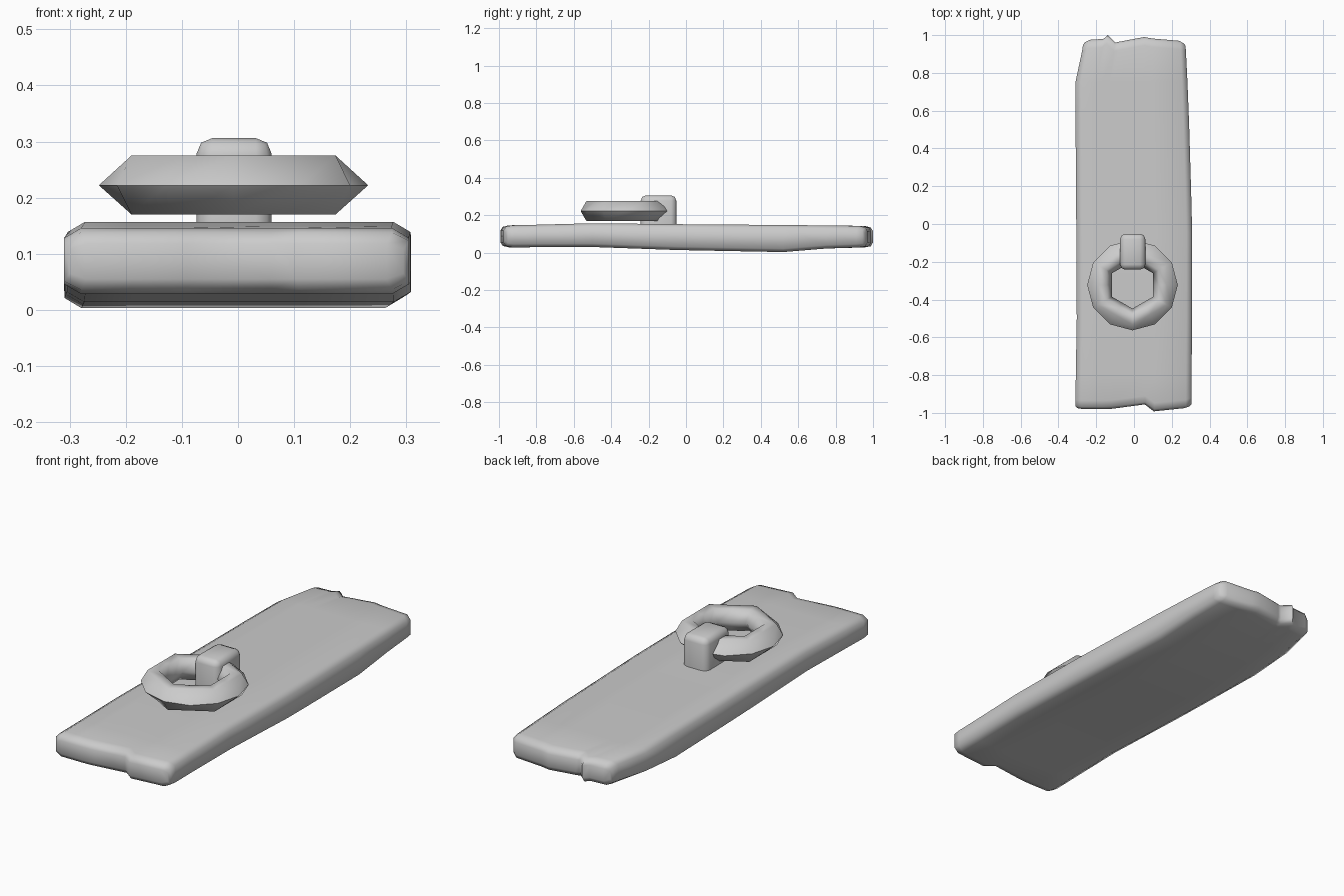
import bpy, bmesh, math

if "Cube" in bpy.data.objects:
    bpy.data.objects.remove(bpy.data.objects["Cube"])


def finish(name, bm, angle):
    bmesh.ops.recalc_face_normals(bm, faces=bm.faces)
    mesh = bpy.data.meshes.new(name)
    bm.to_mesh(mesh)
    bm.free()
    ob = bpy.data.objects.new(name, mesh)
    bpy.context.collection.objects.link(ob)
    bpy.ops.object.select_all(action='DESELECT')
    ob.select_set(True)
    bpy.context.view_layer.objects.active = ob
    bpy.ops.object.shade_smooth_by_angle(angle=math.radians(angle))
    return ob


def bridge(bm, a, b):
    n = len(a)
    for i in range(n):
        j = (i + 1) % n
        bm.faces.new((a[i], a[j], b[j], b[i]))


# Worn plank: cross-sections lofted along y, with ragged ends
cols = [-1, -0.9, -0.62, -0.53, -0.38, -0.3, 0.2, 0.36, 0.9, 1]
front = [-0.975, -0.98, -0.98, -0.98, -0.978, -0.975, -0.955, -0.992, -0.975, -0.965]
back = [0.96, 0.975, 0.98, 1.0, 0.96, 0.965, 0.99, 0.982, 0.97, 0.955]

# (end profile, y or inset, x left, x right, z bottom, z top, edge drop)
stations = [
    (front, 0.0, -0.30, 0.295, 0.055, 0.118, 0.01),
    (front, 0.012, -0.31, 0.305, 0.036, 0.138, 0.015),
    (front, 0.045, -0.31, 0.305, 0.028, 0.146, 0.018),
    (None, -0.80, -0.308, 0.305, 0.029, 0.149, 0.018),
    (None, -0.50, -0.303, 0.307, 0.030, 0.157, 0.018),
    (None, -0.05, -0.305, 0.308, 0.014, 0.152, 0.018),
    (None, 0.15, -0.307, 0.303, 0.010, 0.150, 0.018),
    (None, 0.52, -0.309, 0.292, 0.003, 0.148, 0.018),
    (None, 0.75, -0.310, 0.283, 0.022, 0.145, 0.018),
    (back, -0.045, -0.275, 0.275, 0.028, 0.143, 0.018),
    (back, -0.012, -0.270, 0.273, 0.034, 0.134, 0.015),
    (back, 0.0, -0.262, 0.265, 0.055, 0.115, 0.01),
]
bm = bmesh.new()
rings = []
for ends, y, xl, xr, zb, zt, drop in stations:
    top, bottom = [], []
    for i, u in enumerate(cols):
        x = xl + (xr - xl) * (u + 1) / 2
        yy = y + (ends[i] if ends else 0)
        d = drop if abs(u) == 1 else 0
        top.append(bm.verts.new((x, yy, zt - d)))
        bottom.append(bm.verts.new((x, yy, zb + d)))
    rings.append((top, bottom))
for (t0, b0), (t1, b1) in zip(rings, rings[1:]):
    bridge(bm, t0 + b0[::-1], t1 + b1[::-1])
for t, b in (rings[0], rings[-1]):
    for i in range(len(cols) - 1):
        bm.faces.new((t[i], t[i + 1], b[i + 1], b[i]))
finish("plank", bm, 70)

# Ring: twelve-sided outside, hexagonal inside, six-sided tube
bm = bmesh.new()
profile = [(0.24, 0.222), (0.21, 0.275), (0.16, 0.275),
           (0.125, 0.222), (0.16, 0.17), (0.21, 0.17)]
sections = []
for k in range(12):
    a = math.radians(30 * k - 90)
    loop = []
    for j, (r, z) in enumerate(profile):
        if j and k % 2:
            r *= math.cos(math.radians(30))
        loop.append(bm.verts.new((-0.008 + r * math.cos(a), -0.323 + r * math.sin(a), z)))
    sections.append(loop)
for k in range(12):
    bridge(bm, sections[k], sections[(k + 1) % 12])
finish("pull_ring", bm, 65)

# Staple holding the ring
bm = bmesh.new()
bmesh.ops.create_cube(bm, size=1)
for v in bm.verts:
    v.co = (-0.007 + v.co.x * 0.134, -0.147 + v.co.y * 0.19, 0.2225 + v.co.z * 0.167)
edges = [e for e in bm.edges if all(v.co.z > 0.2 for v in e.verts)
         or abs(e.verts[0].co.z - e.verts[1].co.z) > 0.1]
bmesh.ops.bevel(bm, geom=edges, offset=0.028, segments=2, profile=0.5, affect='EDGES')
finish("staple", bm, 60)
